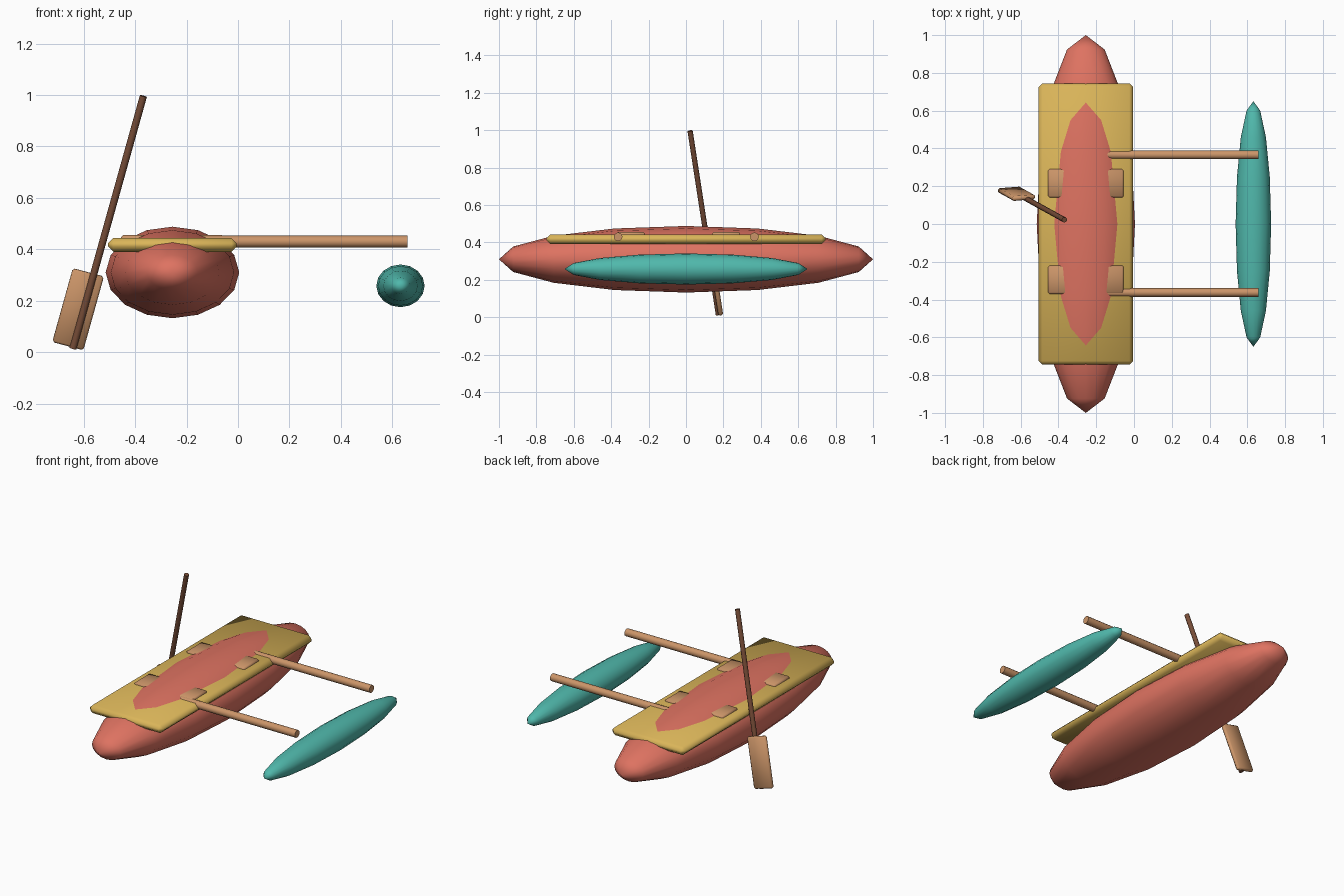
import bpy, bmesh, math
from mathutils import Vector, Matrix

cube = bpy.data.objects.get("Cube")
if cube:
    bpy.data.objects.remove(cube, do_unlink=True)


def material(name, rgb):
    m = bpy.data.materials.new(name)
    m.use_nodes = True
    m.diffuse_color = (*rgb, 1)
    m.node_tree.nodes["Principled BSDF"].inputs["Base Color"].default_value = (*rgb, 1)
    return m


RED = material("coral_red", (0.73, 0.17, 0.12))
YELLOW = material("deck_yellow", (0.70, 0.46, 0.10))
TEAL = material("teal", (0.08, 0.48, 0.41))
TAN = material("tan_wood", (0.60, 0.30, 0.14))
BROWN = material("dark_wood", (0.19, 0.076, 0.04))


def finish(name, bm, mat, matrix, sharp_ends=False):
    bmesh.ops.transform(bm, matrix=matrix, verts=bm.verts)
    bmesh.ops.recalc_face_normals(bm, faces=bm.faces)
    for f in bm.faces:
        f.smooth = not (sharp_ends and len(f.verts) > 4)
    if sharp_ends:
        for e in bm.edges:
            e.smooth = all(f.smooth for f in e.link_faces)
    mesh = bpy.data.meshes.new(name)
    bm.to_mesh(mesh)
    bm.free()
    mesh.materials.append(mat)
    ob = bpy.data.objects.new(name, mesh)
    bpy.context.collection.objects.link(ob)
    return ob


def pod(name, centre, radii, mat):
    """Stretched sphere whose poles point fore and aft."""
    bm = bmesh.new()
    bmesh.ops.create_uvsphere(bm, u_segments=16, v_segments=8, radius=1)
    turn = Matrix.Rotation(math.pi / 2, 4, 'X')
    finish(name, bm, mat, Matrix.Translation(centre) @ Matrix.Diagonal((*radii, 1)) @ turn)


def soft_box(name, size, bevel, mat, matrix):
    """Box with a single chamfer, fully smooth shaded."""
    bm = bmesh.new()
    bmesh.ops.create_cube(bm, size=1)
    bmesh.ops.scale(bm, vec=size, verts=bm.verts)
    bmesh.ops.bevel(bm, geom=bm.edges[:], offset=bevel, segments=1,
                    profile=0.5, affect='EDGES')
    finish(name, bm, mat, matrix)


def rod(name, start, end, radius, mat):
    a, b = Vector(start), Vector(end)
    bm = bmesh.new()
    bmesh.ops.create_cone(bm, cap_ends=True, segments=12, radius1=radius,
                          radius2=radius, depth=(b - a).length)
    turn = (b - a).to_track_quat('Z', 'Y').to_matrix().to_4x4()
    finish(name, bm, mat, Matrix.Translation((a + b) / 2) @ turn, sharp_ends=True)


HULL_X = -0.255

# Main hull and side float
pod("hull", (HULL_X, 0, 0.31), (0.26, 1.0, 0.178), RED)
pod("outrigger_float", (0.632, 0, 0.258), (0.094, 0.65, 0.083), TEAL)

# Deck
soft_box("deck", (0.50, 1.49, 0.053), 0.02, YELLOW,
         Matrix.Translation((HULL_X, 0, 0.417)))

# Seats across the hull
for name, y in (("front_seat", -0.295), ("rear_seat", 0.215)):
    soft_box(name, (0.40, 0.15, 0.04), 0.008, TAN,
             Matrix.Translation((HULL_X, y, 0.435)))

# Beams reaching out to the float
for name, y in (("front_beam", -0.363), ("rear_beam", 0.366)):
    rod(name, (HULL_X, y, 0.43), (0.66, y, 0.43), 0.023, TAN)

# Paddle: shaft, then blade aligned along the shaft
top, tip = Vector((-0.368, 0.022, 0.996)), Vector((-0.642, 0.173, 0.014))
rod("paddle_shaft", tip, top, 0.014, BROWN)
along = (top - tip).normalized()
across = Vector((0.96, 0.08, -0.28))
across = (across - along * across.dot(along)).normalized()
normal = along.cross(across)
frame = Matrix((across, normal, along)).transposed().to_4x4()
soft_box("paddle_blade", (0.125, 0.026, 0.30), 0.008, TAN,
         Matrix.Translation((-0.622, 0.16, 0.167)) @ frame)
